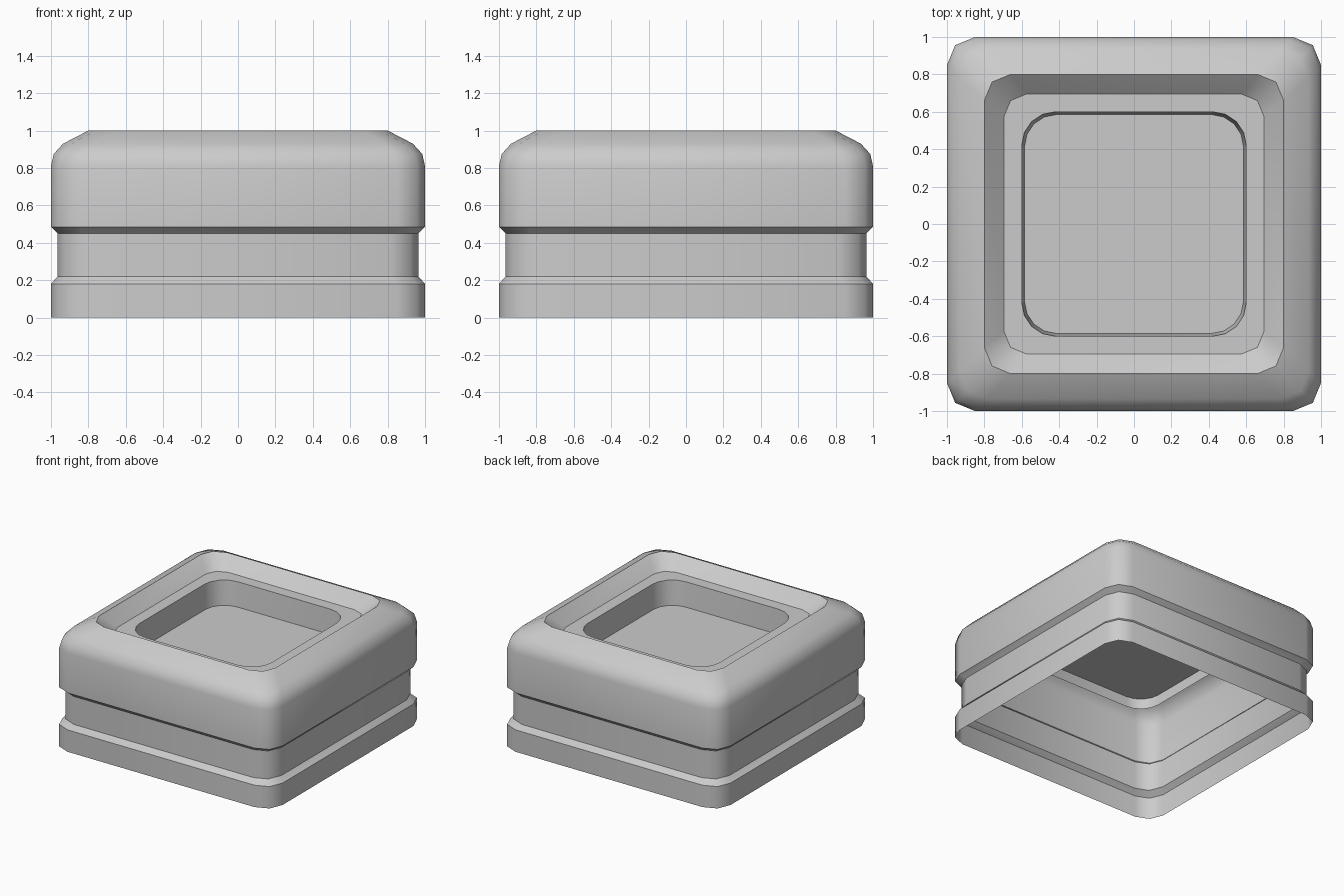
import bpy, bmesh, math

old = bpy.data.objects.get("Cube")
if old:
    bpy.data.objects.remove(old)

grey = bpy.data.materials.new("plain grey")
grey.use_nodes = True
COLOUR = (0.6, 0.6, 0.6, 1)
grey.diffuse_color = COLOUR
grey.node_tree.nodes["Principled BSDF"].inputs["Base Color"].default_value = COLOUR


def ring(bm, half, z, radius, segments):
    """Closed loop of vertices round a square with rounded corners."""
    verts = []
    c = half - radius
    for k, (sx, sy) in enumerate([(1, 1), (-1, 1), (-1, -1), (1, -1)]):
        for i in range(segments + 1):
            a = math.pi / 2 * (k + i / segments)
            verts.append(bm.verts.new((sx * c + radius * math.cos(a),
                                       sy * c + radius * math.sin(a), z)))
    return verts


def loop_edges(bm, verts):
    pairs = zip(verts, verts[1:] + verts[:1])
    return [bm.edges.get(p) or bm.edges.new(p) for p in pairs]


def loft(bm, profile, segments):
    """Skin rings of (half width, z, corner radius, sharp) in order."""
    rings = [ring(bm, h, z, r, segments) for h, z, r, _ in profile]
    for a, b in zip(rings, rings[1:]):
        for i in range(len(a)):
            j = (i + 1) % len(a)
            bm.faces.new((a[i], a[j], b[j], b[i]))
    for verts, row in zip(rings, profile):
        for e in loop_edges(bm, verts):
            e.smooth = not row[3]
    return rings


def finish(bm, name):
    for f in bm.faces:
        f.smooth = True
    mesh = bpy.data.meshes.new(name)
    bm.to_mesh(mesh)
    bm.free()
    mesh.materials.append(grey)
    obj = bpy.data.objects.new(name, mesh)
    bpy.context.collection.objects.link(obj)
    return obj


# Housing: open-bottomed shell with a grooved waist and a rolled top rim
bm = bmesh.new()
outer = loft(bm, [
    (1.0, 0.0, 0.15, True),
    (1.0, 0.18, 0.15, True),
    (0.965, 0.22, 0.15, True),
    (0.965, 0.45, 0.15, True),
    (1.0, 0.485, 0.15, True),
    (1.0, 0.81, 0.15, False),
    (0.985, 0.875, 0.15, False),
    (0.935, 0.93, 0.15, False),
    (0.8, 1.0, 0.14, True),
    (0.695, 0.9, 0.12, True),
], 2)

# Well: tapered socket that drops below its floor
well = loft(bm, [
    (0.6, 0.9, 0.18, True),
    (0.585, 0.7, 0.17, False),
    (0.58, 0.61, 0.17, True),
], 4)

# Flat ledge joining the rim slope to the well
ledge = bmesh.ops.bridge_loops(
    bm, edges=loop_edges(bm, outer[-1]) + loop_edges(bm, well[0]))
for f in ledge["faces"]:
    f.normal_update()
    if f.normal.z < 0:
        f.normal_flip()
finish(bm, "housing")

# Floor plate of the well
bm = bmesh.new()
bm.faces.new(ring(bm, 0.585, 0.7, 0.17, 4))
finish(bm, "well_floor")
